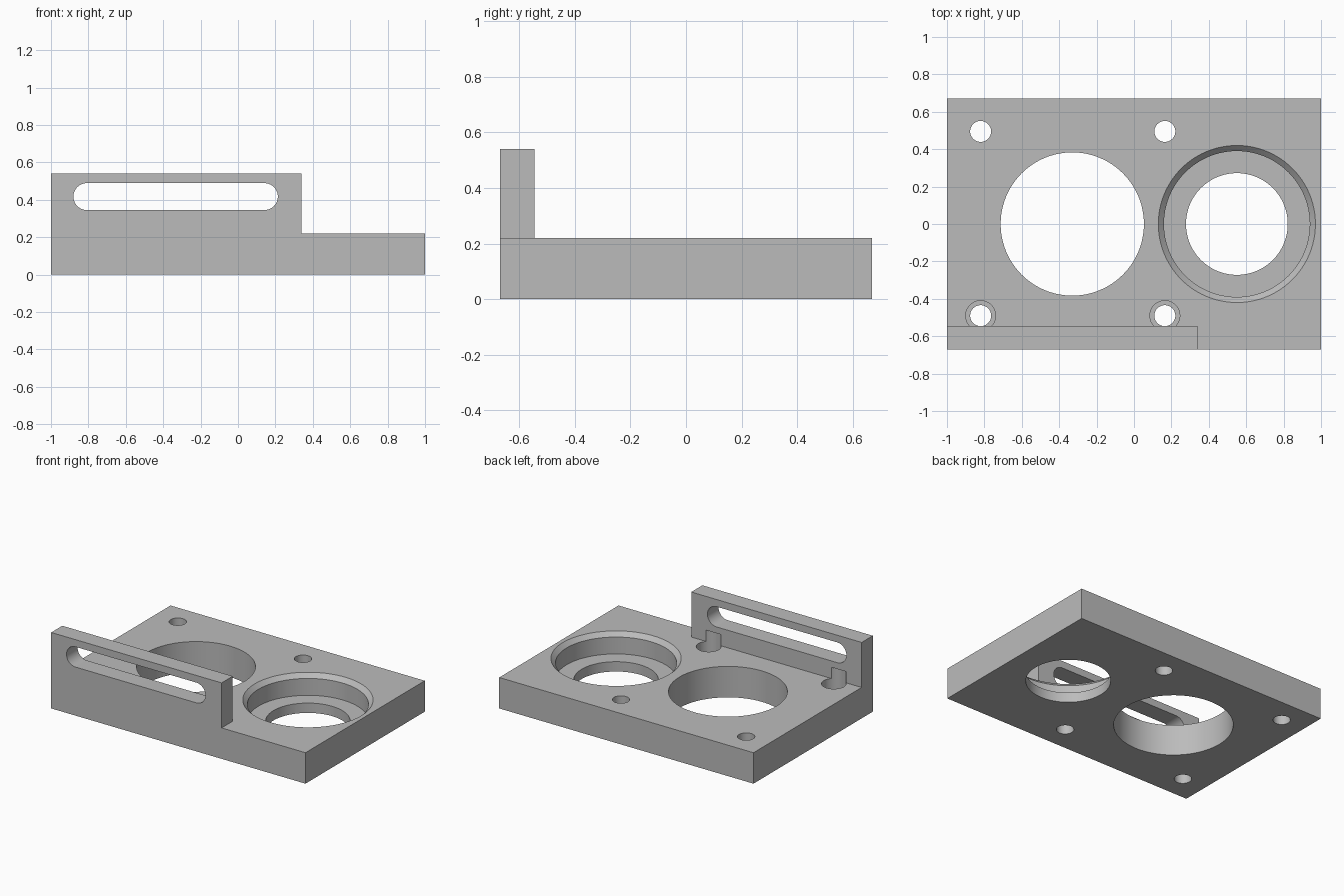
import bpy, bmesh, math
from mathutils import Matrix, Vector

if "Cube" in bpy.data.objects:
    bpy.data.objects.remove(bpy.data.objects["Cube"], do_unlink=True)

grey = bpy.data.materials.new("machined_grey")
grey.use_nodes = True
GREY = (0.5, 0.5, 0.5, 1)
grey.diffuse_color = GREY
grey.node_tree.nodes["Principled BSDF"].inputs["Base Color"].default_value = GREY

BASE_TOP, WALL_TOP = 0.22, 0.54
HALF_DEPTH = 0.67


def finish(name, bm):
    bmesh.ops.recalc_face_normals(bm, faces=bm.faces)
    mesh = bpy.data.meshes.new(name)
    bm.to_mesh(mesh)
    bm.free()
    mesh.materials.append(grey)
    obj = bpy.data.objects.new(name, mesh)
    bpy.context.collection.objects.link(obj)
    return obj


def box(name, low, high):
    bm = bmesh.new()
    low, high = Vector(low), Vector(high)
    bmesh.ops.create_cube(bm, size=1, matrix=Matrix.Translation((low + high) / 2)
                          @ Matrix.Diagonal((*(high - low), 1)))
    return finish(name, bm)


def turned(name, x, y, profile, steps=96):
    """Solid of revolution about a vertical axis; profile is (radius, z) pairs, bottom up."""
    bm = bmesh.new()
    rings = []
    for r, z in profile:
        angles = [2 * math.pi * i / steps for i in range(steps)]
        rings.append([bm.verts.new((x + r * math.cos(a), y + r * math.sin(a), z))
                      for a in angles])
    for lower, upper in zip(rings, rings[1:]):
        for i in range(steps):
            j = (i + 1) % steps
            bm.faces.new((lower[i], lower[j], upper[j], upper[i]))
    bm.faces.new(rings[0])
    bm.faces.new(rings[-1])
    return finish(name, bm)


def slot_cutter(name, x0, x1, z, r, steps=32):
    """Round-ended bar running through the wall along y."""
    bm = bmesh.new()
    outline = []
    for cx, start in ((x1 - r, -math.pi / 2), (x0 + r, math.pi / 2)):
        for i in range(steps + 1):
            a = start + math.pi * i / steps
            outline.append(bm.verts.new((cx + r * math.cos(a), -0.8, z + r * math.sin(a))))
    face = bm.faces.new(outline)
    new = bmesh.ops.extrude_face_region(bm, geom=[face])["geom"]
    bmesh.ops.translate(bm, vec=(0, 0.4, 0),
                        verts=[v for v in new if isinstance(v, bmesh.types.BMVert)])
    return finish(name, bm)


def combine(target, tool, operation):
    bpy.context.view_layer.objects.active = target
    mod = target.modifiers.new(tool.name, "BOOLEAN")
    mod.operation, mod.solver, mod.object = operation, "EXACT", tool
    bpy.ops.object.modifier_apply(modifier=mod.name)
    bpy.data.objects.remove(tool, do_unlink=True)


# Base plate with the upright front wall
plate = box("mounting_plate", (-1, -HALF_DEPTH, 0), (1, HALF_DEPTH, BASE_TOP))
wall = box("front_wall", (-1, -HALF_DEPTH, 0), (0.34, -0.545, WALL_TOP))
combine(plate, wall, "UNION")

# Large plain bore, and stepped bore with a chamfered rim
cutters = [
    turned("plain_bore", -0.33, 0, [(0.383, -0.1), (0.383, 0.4)]),
    turned("stepped_bore", 0.55, 0, [(0.272, -0.1), (0.272, 0.07), (0.39, 0.07),
                                     (0.39, 0.19), (0.42, BASE_TOP), (0.42, 0.4)]),
    slot_cutter("wall_slot", -0.88, 0.213, 0.417, 0.072),
]

# Bolt holes; the front pair has screw-head recesses that bite into the wall
for x in (-0.82, 0.165):
    cutters.append(turned("rear_bolt_hole", x, 0.495, [(0.056, -0.1), (0.056, 0.4)], 48))
    cutters.append(turned("front_bolt_hole", x, -0.49, [(0.056, -0.1), (0.056, 0.11),
                                                        (0.08, 0.11), (0.08, 0.30)], 48))
for cutter in cutters:
    combine(plate, cutter, "DIFFERENCE")

# Smooth bores with crisp edges
bpy.ops.object.select_all(action="DESELECT")
plate.select_set(True)
bpy.context.view_layer.objects.active = plate
bpy.ops.object.shade_smooth_by_angle(angle=math.radians(30))
